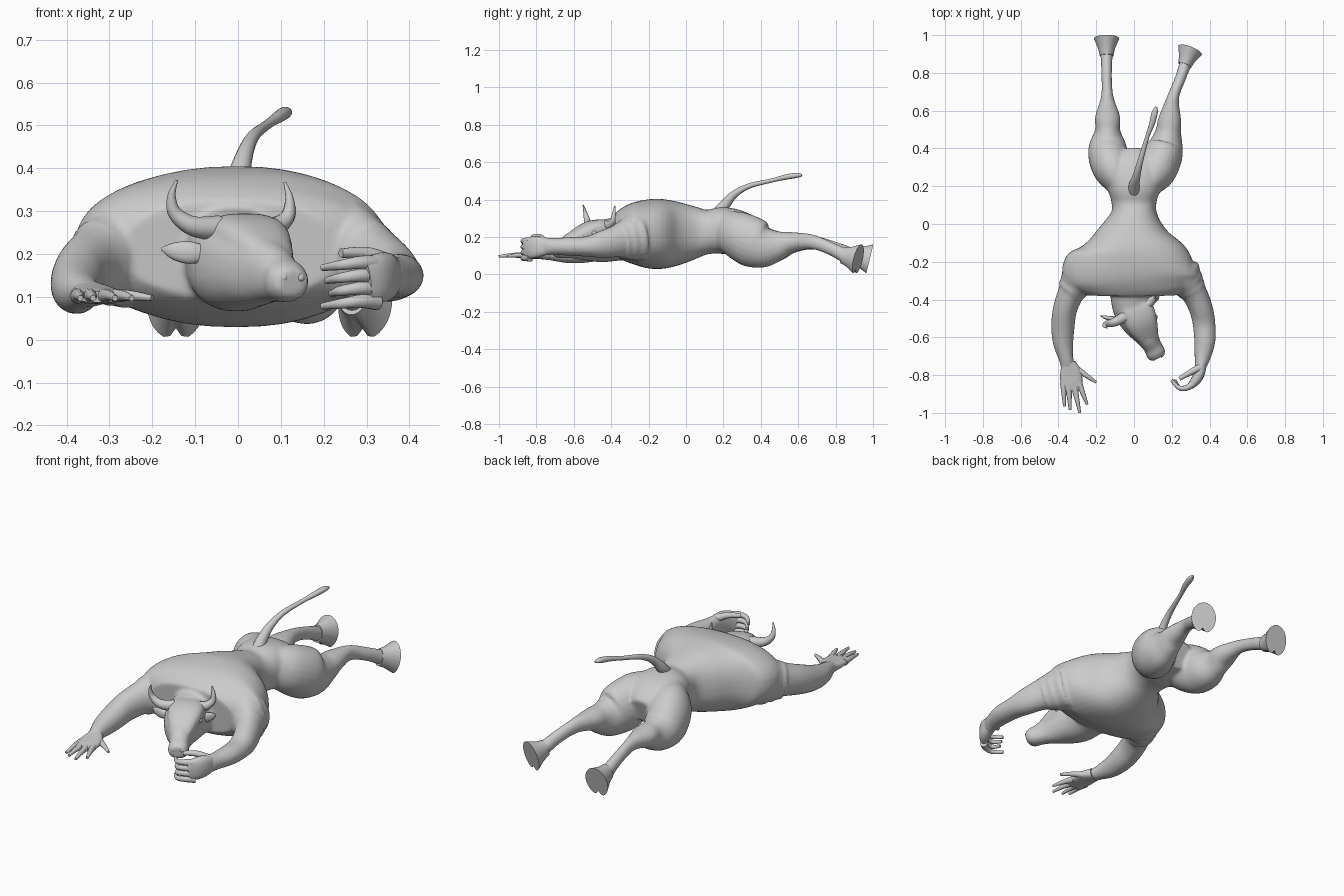
import bpy, bmesh, math
from mathutils import Vector


def catmull(p, steps):
    """Smoothly interpolate stations (x, y, z, width radius, height radius)."""
    out = []
    for i in range(len(p) - 1):
        a, b, c, d = p[max(i - 1, 0)], p[i], p[i + 1], p[min(i + 2, len(p) - 1)]
        for s in range(steps):
            t = s / steps
            out.append([0.5 * (2 * q + (r - o) * t + (2 * o - 5 * q + 4 * r - e) * t * t
                               + (3 * q - o - 3 * r + e) * t ** 3)
                        for o, q, r, e in zip(a, b, c, d)])
    out.append(list(p[-1]))
    return out


def skin(name, rings):
    """Join rings of points with quads and cap both ends."""
    bm = bmesh.new()
    rings = [[bm.verts.new(p) for p in ring] for ring in rings]
    n = len(rings[0])
    for r, q in zip(rings, rings[1:]):
        for k in range(n):
            j = (k + 1) % n
            bm.faces.new((r[k], r[j], q[j], q[k]))
    bm.faces.new(rings[0])
    bm.faces.new(rings[-1])
    bmesh.ops.recalc_face_normals(bm, faces=bm.faces)
    me = bpy.data.meshes.new(name)
    bm.to_mesh(me)
    bm.free()
    ob = bpy.data.objects.new(name, me)
    bpy.context.collection.objects.link(ob)
    for f in me.polygons:
        f.use_smooth = len(f.vertices) == 4
    return ob


def loft(name, stations, sides=24, steps=5, power=2.0, hint=(0, 0, 1)):
    """Sweep a superellipse along the stations."""
    st = catmull(stations, steps)
    pts = [Vector(s[:3]) for s in st]
    rings = []
    for i, s in enumerate(st):
        t = (pts[min(i + 1, len(pts) - 1)] - pts[max(i - 1, 0)]).normalized()
        u = t.cross(Vector(hint)).normalized()
        v = u.cross(t)
        ring = []
        for k in range(sides):
            a = 2 * math.pi * k / sides
            c, d = math.cos(a), math.sin(a)
            x = math.copysign(abs(c) ** (2 / power), c) * max(s[3], 0.001)
            y = math.copysign(abs(d) ** (2 / power), d) * max(s[4], 0.001)
            ring.append(pts[i] + u * x + v * y)
        rings.append(ring)
    return skin(name, rings)


def taper(name, pts, r0, r1, hint=(0, 0, 1), sides=10):
    n = len(pts) - 1
    return loft(name, [(*p, r0 + (r1 - r0) * i / n, r0 + (r1 - r0) * i / n)
                       for i, p in enumerate(pts)], sides, 5, 2, hint)


# Torso, pelvis to shoulders
parts = [loft("body", [
    (0, .385, .20, .06, .07), (0, .30, .225, .16, .11), (0, .20, .235, .145, .125),
    (0, .12, .228, .12, .118), (0, .05, .225, .125, .14), (-.005, -.05, .22, .20, .172),
    (-.005, -.15, .217, .305, .188), (-.015, -.25, .218, .365, .175),
    (-.015, -.33, .213, .335, .145), (-.015, -.375, .21, .25, .115)], 40, 5, 2.3)]

# Neck, skull and muzzle turned to one side
parts.append(loft("head", [
    (-.01, -.32, .20, .12, .12), (-.01, -.40, .185, .112, .115), (0, -.46, .175, .105, .11),
    (.03, -.53, .168, .088, .095), (.07, -.60, .157, .06, .075), (.10, -.65, .142, .049, .055),
    (.116, -.685, .135, .052, .047), (.128, -.71, .132, .038, .032)], 28, 5, 2.3))
parts.append(loft("forehead", [
    (0, -.41, .24, .07, .04), (.012, -.45, .245, .088, .05), (.035, -.51, .235, .088, .05),
    (.062, -.57, .205, .07, .045), (.09, -.62, .175, .045, .035)], 24, 5, 2.8))

# Arms
parts.append(loft("left_arm", [
    (-.27, -.27, .20, .10, .13), (-.33, -.36, .18, .072, .09), (-.365, -.45, .155, .064, .078),
    (-.376, -.54, .13, .062, .068), (-.375, -.63, .115, .054, .055),
    (-.358, -.72, .11, .038, .036), (-.345, -.77, .105, .042, .022)]))
parts.append(loft("right_arm", [
    (.25, -.28, .20, .095, .13), (.315, -.36, .18, .07, .09), (.355, -.45, .16, .063, .073),
    (.371, -.53, .15, .06, .055), (.375, -.62, .15, .056, .05),
    (.362, -.71, .15, .042, .045), (.35, -.77, .15, .026, .052)]))

# Rumpled folds where the arms leave the shoulders
for sx, ox in ((-1, -.005), (1, -.018)):
    parts.append(loft("shoulder_fold", [
        (sx * (.265 + .012 * i) + ox, -.25 - .02 * i, .20 - .004 * i,
         .100 - .005 * i + .005 * (i % 2), .125 - .006 * i + .005 * (i % 2))
        for i in range(6)], 24, 3))

# Legs: heavy thigh, hock and slim shank
parts.append(loft("left_leg", [
    (-.07, .20, .24, .07, .10), (-.105, .28, .215, .105, .125), (-.135, .36, .17, .107, .125),
    (-.14, .43, .15, .095, .105), (-.14, .50, .155, .066, .08), (-.14, .57, .17, .066, .056),
    (-.142, .68, .172, .032, .038), (-.145, .80, .14, .028, .034), (-.145, .92, .09, .034, .04)]))
parts.append(loft("right_leg", [
    (.07, .20, .24, .07, .10), (.11, .27, .215, .105, .125), (.15, .36, .17, .107, .135),
    (.17, .42, .148, .09, .112), (.182, .49, .155, .068, .082), (.19, .56, .172, .06, .056),
    (.207, .67, .175, .032, .04), (.245, .77, .14, .029, .035), (.28, .87, .09, .034, .04)]))

# Fuse the flesh into one smooth skin
bpy.ops.object.select_all(action='DESELECT')
for p in parts:
    p.select_set(True)
bpy.context.view_layer.objects.active = parts[0]
bpy.ops.object.join()
body = bpy.context.view_layer.objects.active
rm = body.modifiers.new("skin", 'REMESH')
rm.mode, rm.voxel_size, rm.use_smooth_shade = 'VOXEL', 0.009, True
sm = body.modifiers.new("soften", 'SMOOTH')
sm.factor, sm.iterations = 0.5, 4


# Flared hooves with a cleft at the bottom of the flat sole
def hoof(name, start, end, normal):
    n = Vector(normal).normalized()
    u = n.cross(Vector((0, 0, 1))).normalized()
    v = u.cross(n)
    rings, sides = [], 28
    for f, r in ((0, .036), (.4, .044), (1, .067)):
        c = Vector(start).lerp(Vector(end), f)
        ring = []
        for k in range(sides):
            a = 2 * math.pi * k / sides - math.pi / 2
            q = r * (1 - f * (.35 if k == 0 else .1 if k in (1, sides - 1) else 0))
            ring.append(c + u * q * math.cos(a) + v * q * 1.25 * math.sin(a))
        # bottom of the circle sits at angle -90 degrees, where the cleft is
        rings.append(ring)
    return skin(name, rings)


hoof("left_hoof", (-.145, .89, .102), (-.145, .982, .08), (0, 1, -.24))
hoof("right_hoof", (.268, .84, .102), (.297, .920, .08), (.37, .92, -.24))

# Tail with a thicker tuft
loft("tail", [(0, .17, .33, .032, .032), (.002, .21, .375, .028, .028), (.015, .26, .43, .02, .02),
              (.035, .34, .474, .015, .014), (.07, .46, .503, .011, .011),
              (.095, .53, .52, .015, .014), (.11, .59, .53, .016, .014),
              (.118, .62, .53, .006, .006)], 14)

# Horns
taper("left_horn", [(-.045, -.49, .26), (-.105, -.52, .265), (-.147, -.53, .295),
                    (-.155, -.54, .335), (-.143, -.55, .372)], .03, .003, (0, 1, 0), 14)
taper("right_horn", [(.05, -.44, .26), (.09, -.41, .265), (.117, -.39, .29),
                     (.12, -.385, .33), (.109, -.38, .367)], .03, .003, (0, 1, 0), 14)

# Ears
loft("left_ear", [(-.06, -.49, .20, .012, .014), (-.11, -.50, .203, .012, .026),
                  (-.15, -.495, .207, .01, .02), (-.178, -.485, .212, .002, .004)], 12)
loft("right_ear", [(.06, -.45, .20, .012, .014), (.09, -.42, .203, .012, .026),
                   (.115, -.39, .207, .01, .02), (.125, -.37, .212, .002, .004)], 12)

# Eyes and nostril rims
for name, loc, r in (("left_eye", (-.026, -.553, .222), .014), ("right_eye", (.112, -.492, .222), .014),
                     ("left_nostril", (.106, -.712, .145), .011),
                     ("right_nostril", (.145, -.695, .145), .011)):
    bpy.ops.mesh.primitive_uv_sphere_add(segments=14, ring_count=8, radius=r, location=loc)
    bpy.context.object.name = name
    bpy.ops.object.shade_smooth()

# Left hand: open and flat
loft("left_palm", [(-.348, -.735, .107, .038, .03), (-.335, -.79, .105, .057, .022),
                   (-.33, -.85, .102, .057, .018), (-.325, -.885, .1, .05, .013)], 20, 5, 2.6)
for a, b in (((-.374, -.84), (-.368, -.965)), ((-.346, -.86), (-.338, -.985)),
             ((-.316, -.86), (-.287, -1.0)), ((-.292, -.84), (-.248, -.955)),
             ((-.30, -.77), (-.20, -.838))):
    mid = [(p + q) / 2 for p, q in zip(a, b)]
    taper("left_finger", [(*a, .102), (*mid, .103), (*b, .097)], .018, .007)

# Right hand: on edge with curled fingers
loft("right_palm", [(.355, -.735, .15, .03, .042), (.345, -.79, .148, .03, .056),
                    (.325, -.83, .143, .026, .058), (.298, -.858, .136, .018, .052)], 20, 5, 2.6)
for i in range(4):
    z = .178 - .03 * i
    taper("right_finger", [(.325, -.835, z), (.285, -.865, z + .002), (.24, -.868, z - .004),
                           (.198 + .01 * (i % 3), -.826, z - .01)], .02, .008)
taper("right_thumb", [(.35, -.76, .18), (.30, -.785, .201), (.24, -.82, .202)], .021, .011)
